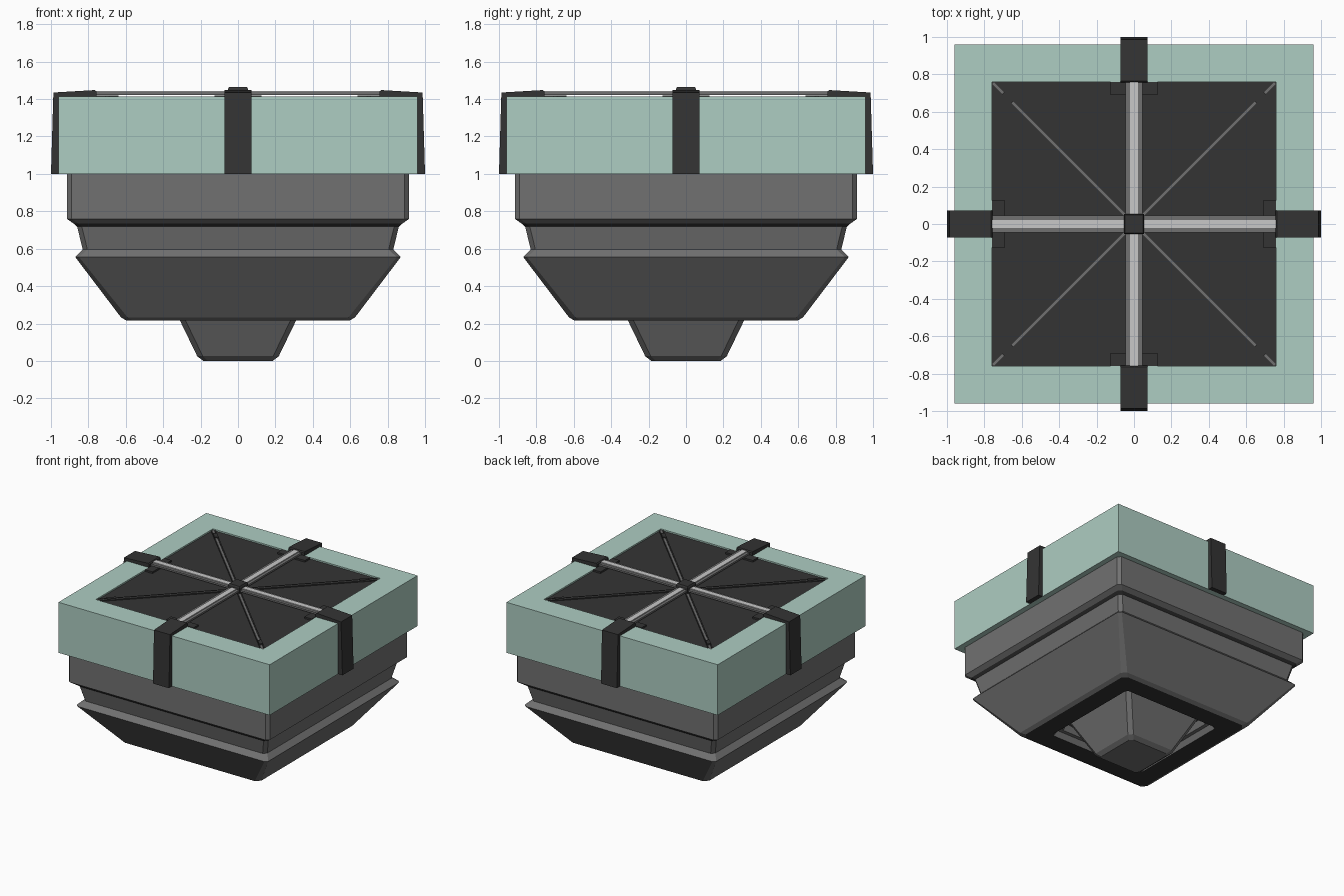
import bpy, bmesh, math
from mathutils import Matrix

if "Cube" in bpy.data.objects:
    bpy.data.objects.remove(bpy.data.objects["Cube"])


def material(name, rgb):
    m = bpy.data.materials.new(name)
    m.diffuse_color = (*rgb, 1)
    m.use_nodes = True
    m.node_tree.nodes["Principled BSDF"].inputs["Base Color"].default_value = m.diffuse_color
    return m


TEAL = material("pale teal", (0.42, 0.61, 0.54))
GREY = material("mid grey", (0.165, 0.165, 0.165))
DARK = material("charcoal", (0.034, 0.034, 0.034))
LIGHT = material("light grey", (0.58, 0.58, 0.58))


def finish(bm, name, mats):
    bmesh.ops.recalc_face_normals(bm, faces=bm.faces)
    me = bpy.data.meshes.new(name)
    bm.to_mesh(me)
    bm.free()
    for m in mats:
        me.materials.append(m)
    ob = bpy.data.objects.new(name, me)
    bpy.context.collection.objects.link(ob)
    return ob


def square_loft(name, rings, mats):
    """Stack square rings of (half width, corner cut, z, material of the band that follows)."""
    bm = bmesh.new()
    loops = []
    for h, c, z, _ in rings:
        if c:
            pts = [(h, c - h), (h, h - c), (h - c, h), (c - h, h),
                   (-h, h - c), (-h, c - h), (c - h, -h), (h - c, -h)]
        else:
            pts = [(h, -h), (h, h), (-h, h), (-h, -h)]
        loops.append([bm.verts.new((x, y, z)) for x, y in pts])
    n = len(loops[0])
    for a, b, ring in zip(loops, loops[1:], rings):
        for i in range(n):
            j = (i + 1) % n
            bm.faces.new((a[i], a[j], b[j], b[i])).material_index = ring[3]
    bm.faces.new(loops[0])
    bm.faces.new(loops[-1]).material_index = rings[-1][3]
    return finish(bm, name, mats)


def extrude(name, profile, width, mat, angle=0):
    """Sweep an outline of (distance from centre, z) across a width, then turn it about z."""
    bm = bmesh.new()
    face = bm.faces.new([bm.verts.new((r, -width / 2, z)) for r, z in profile])
    res = bmesh.ops.extrude_face_region(bm, geom=[face])
    verts = [v for v in res["geom"] if isinstance(v, bmesh.types.BMVert)]
    bmesh.ops.translate(bm, verts=verts, vec=(0, width, 0))
    bmesh.ops.rotate(bm, verts=bm.verts, cent=(0, 0, 0), matrix=Matrix.Rotation(angle, 3, "Z"))
    return finish(bm, name, [mat])


def bar(name, r0, r1, z0, z1, width, mat, angle):
    return extrude(name, [(r0, z0), (r1, z0), (r1, z1), (r0, z1)], width, mat, angle)


# Upper frame with a shallow recess in the top
square_loft("upper_frame", [
    (0.96, 0, 1.0, 0), (0.96, 0, 1.415, 0), (0.76, 0, 1.415, 0), (0.76, 0, 1.395, 0)], [TEAL])
square_loft("top_panel", [(0.759, 0, 1.395, 0), (0.759, 0, 1.404, 0)], [DARK])

# Stepped body, with a dark seam and a dark underside holding a recess
square_loft("body", [
    (0.915, 0.025, 1.05, 0), (0.915, 0.025, 0.76, 0), (0.88, 0.025, 0.735, 1),
    (0.86, 0.025, 0.718, 0), (0.83, 0.025, 0.595, 0), (0.87, 0.02, 0.555, 0),
    (0.625, 0.035, 0.232, 0), (0.595, 0.035, 0.215, 1), (0.44, 0.02, 0.215, 0),
    (0.42, 0.02, 0.26, 0), (0.39, 0.02, 0.26, 0), (0.37, 0.02, 0.31, 0)], [GREY, DARK])

# Tapered nozzle
square_loft("nozzle", [
    (0.36, 0.03, 0.32, 0), (0.31, 0.03, 0.215, 0), (0.218, 0.03, 0.025, 0),
    (0.19, 0.025, 0.004, 0), (0.185, 0.025, 0.0, 0)], [GREY])

# Four clips, cross bars, feet and diagonal ribs
for k in range(4):
    a = k * math.pi / 2
    extrude(f"clip_{k}", [
        (0.96, 1.0), (1.0, 1.0), (0.987, 1.435), (0.765, 1.448), (0.757, 1.44),
        (0.757, 1.415), (0.96, 1.415)], 0.145, DARK, a)
    bar(f"cross_bar_{k}", 0.04, 0.77, 1.421, 1.435, 0.092, GREY, a)
    bar(f"cross_bar_strip_{k}", 0.04, 0.77, 1.43, 1.442, 0.045, LIGHT, a)
    bar(f"clip_foot_{k}", 0.69, 0.758, 1.403, 1.418, 0.25, DARK, a)
    d = a + math.pi / 4
    bar(f"diagonal_rib_{k}", 0.06, 1.065, 1.40, 1.409, 0.014, GREY, d)
    for s in (-1, 1):
        side = bar(f"rib_edge_{k}_{s}", 0.06, 1.055, 1.40, 1.412, 0.009, DARK, d)
        side.location = (-math.sin(d) * s * 0.0125, math.cos(d) * s * 0.0125, 0)
    bar(f"rib_foot_{k}", 0.92, 0.99, 1.40, 1.419, 0.03, DARK, d)

# Centre hub
square_loft("hub", [(0.053, 0, 1.404, 0), (0.053, 0, 1.455, 0), (0.047, 0, 1.465, 0)], [DARK])
